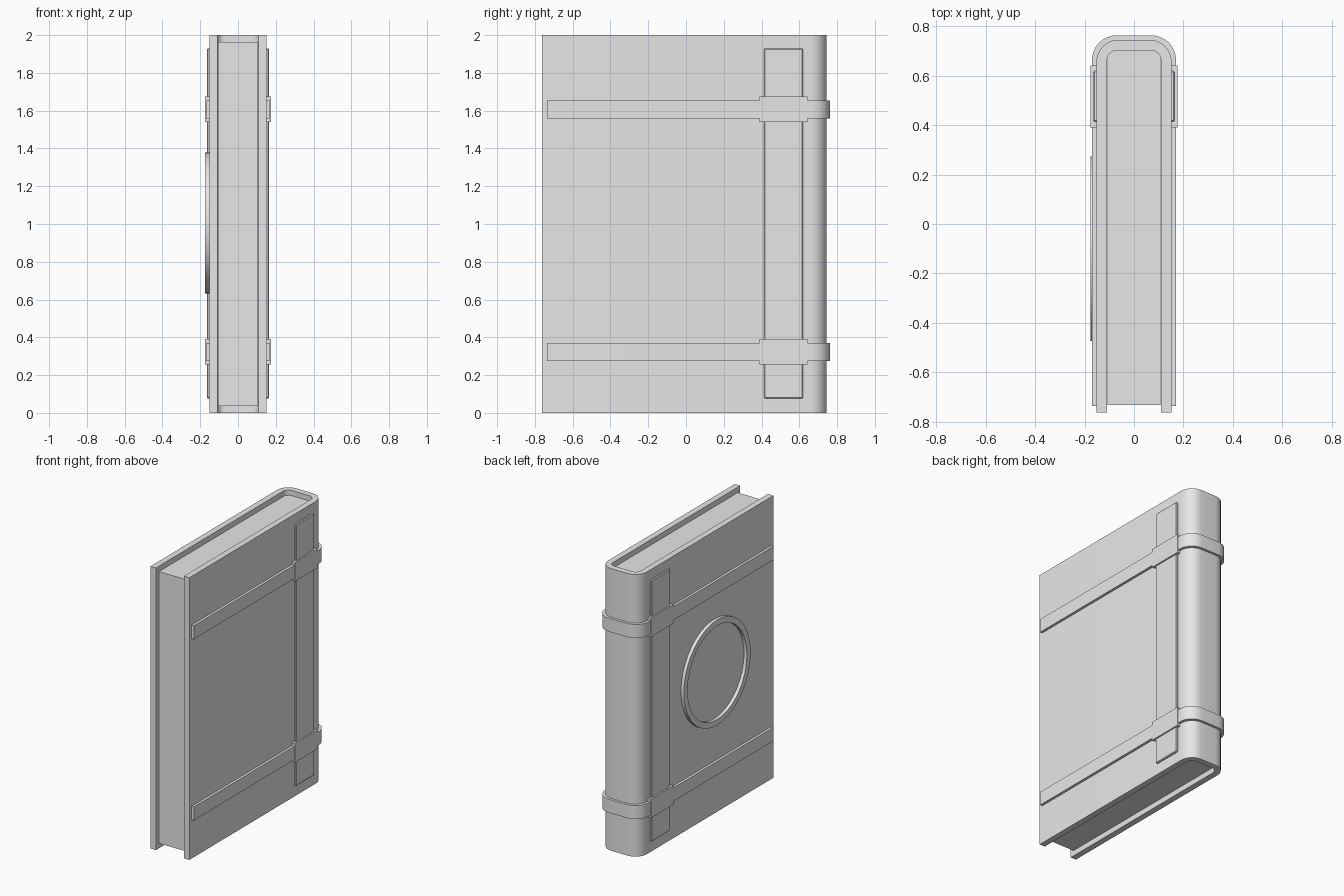
import bpy, bmesh, math

if "Cube" in bpy.data.objects:
    bpy.data.objects.remove(bpy.data.objects["Cube"], do_unlink=True)

grey = bpy.data.materials.new("plain_grey")
grey.use_nodes = True
grey.diffuse_color = (0.8, 0.8, 0.8, 1)
grey.node_tree.nodes["Principled BSDF"].inputs["Base Color"].default_value = (0.8, 0.8, 0.8, 1)


def finish(name, bm, smooth=False):
    bmesh.ops.recalc_face_normals(bm, faces=bm.faces)
    mesh = bpy.data.meshes.new(name)
    bm.to_mesh(mesh)
    bm.free()
    mesh.materials.append(grey)
    ob = bpy.data.objects.new(name, mesh)
    bpy.context.collection.objects.link(ob)
    if smooth:
        bpy.ops.object.select_all(action="DESELECT")
        ob.select_set(True)
        bpy.context.view_layer.objects.active = ob
        bpy.ops.object.shade_smooth_by_angle(angle=math.radians(35))
    return ob


def box(name, x, y, z, bevel=0):
    bm = bmesh.new()
    bmesh.ops.create_cube(bm, size=1)
    for v in bm.verts:
        v.co = [lo + (c + 0.5) * (hi - lo) for c, (lo, hi) in zip(v.co, (x, y, z))]
    if bevel:
        bmesh.ops.bevel(bm, geom=bm.edges[:], offset=bevel, segments=1, affect="EDGES")
    return finish(name, bm)


def u_path(half, front, back, radius, steps=8):
    """U-shaped outline, open at the front, with rounded spine corners."""
    right = [(half, front)]
    for i in range(steps + 1):
        a = math.pi / 2 * i / steps
        right.append((half - radius + radius * math.cos(a),
                      back - radius + radius * math.sin(a)))
    return right + [(-x, y) for x, y in reversed(right)]


def u_band(name, outer, inner, z0, z1):
    """Wall between two U outlines, extruded upwards."""
    bm = bmesh.new()
    a = [bm.verts.new((x, y, z0)) for x, y in outer]
    b = [bm.verts.new((x, y, z0)) for x, y in inner]
    for i in range(len(a) - 1):
        bm.faces.new((a[i], a[i + 1], b[i + 1], b[i]))
    up = bmesh.ops.extrude_face_region(bm, geom=bm.faces[:])
    for v in up["geom"]:
        if isinstance(v, bmesh.types.BMVert):
            v.co.z = z1
    return finish(name, bm, True)


# Cover boards and spine in one wrapped piece
cover_outline = u_path(0.152, -0.763, 0.745, 0.09)
u_band("cover", cover_outline, u_path(0.109, -0.763, 0.702, 0.04), 0, 2)

# Page block, recessed inside the cover
box("pages", (-0.107, 0.107), (-0.733, 0.701), (0.037, 1.963))

# Straps wrapped around the spine
strap_inner = u_path(0.150, -0.737, 0.743, 0.09)
strap_outer = u_path(0.170, -0.737, 0.763, 0.1)
for level, z in (("lower", 0.323), ("upper", 1.607)):
    u_band(level + "_strap", strap_outer, strap_inner, z - 0.048, z + 0.048)

# Reinforcing plates and strap loops on both boards
for side, s in (("left", 1), ("right", -1)):
    def span(lo, hi):
        return tuple(sorted((s * lo, s * hi)))
    box(side + "_plate", span(0.145, 0.165), (0.413, 0.62), (0.077, 1.93), 0.005)
    for level, z in (("lower", 0.323), ("upper", 1.607)):
        box(f"{side}_{level}_loop", span(0.148, 0.175), (0.39, 0.642), (z - 0.067, z + 0.067))

# Raised ring on the right board
bm = bmesh.new()
sides = 48
loops = []
for x, r in ((-0.15, 0.373), (-0.175, 0.373), (-0.175, 0.332), (-0.15, 0.332)):
    loops.append([bm.verts.new((x, -0.1 + r * math.cos(2 * math.pi * i / sides),
                                1.005 + r * math.sin(2 * math.pi * i / sides)))
                  for i in range(sides)])
for k in range(4):
    p, q = loops[k], loops[(k + 1) % 4]
    for i in range(sides):
        j = (i + 1) % sides
        bm.faces.new((p[i], p[j], q[j], q[i]))
finish("emblem_ring", bm, True)
